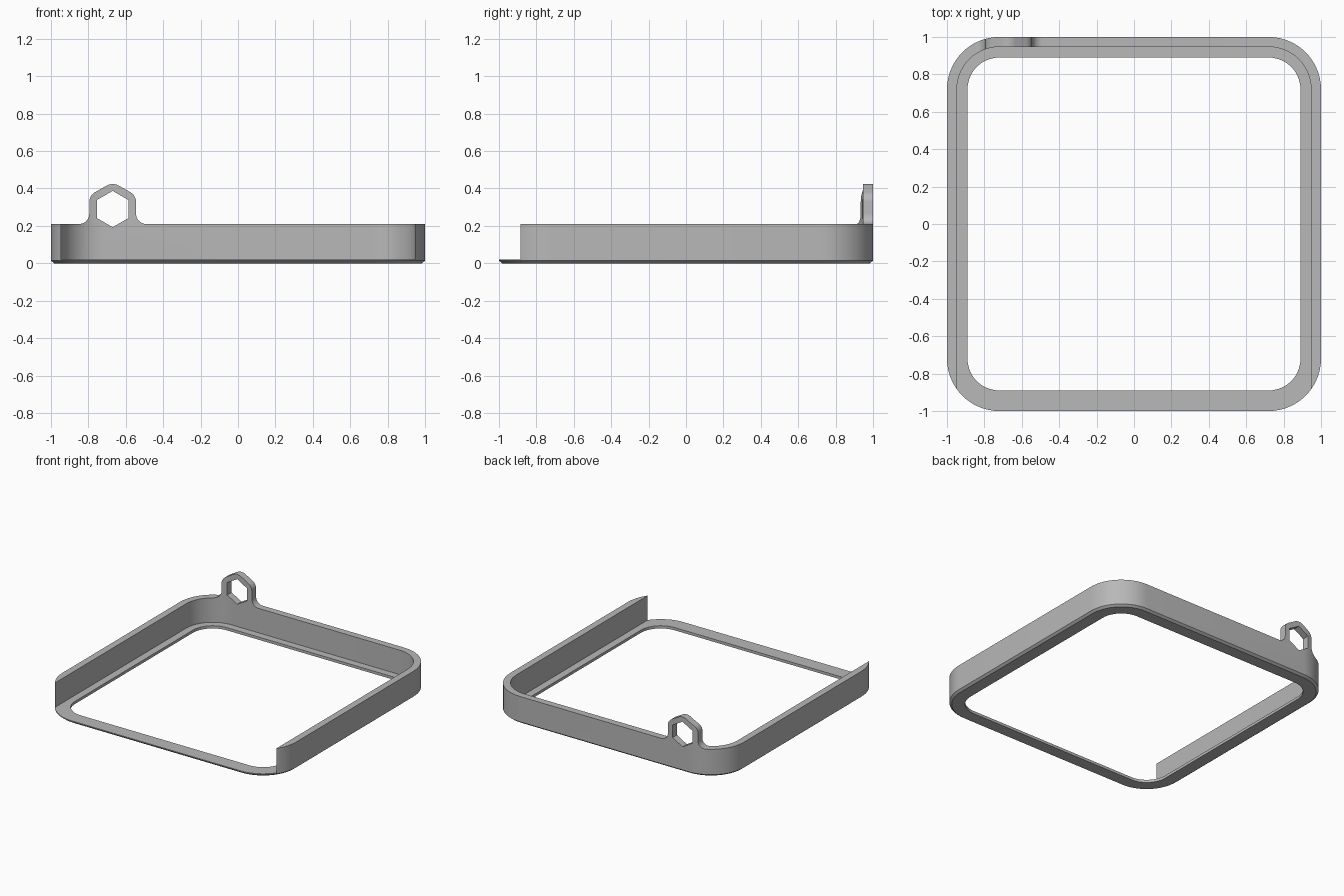
import bpy, bmesh, math
from mathutils import Vector

if "Cube" in bpy.data.objects:
    bpy.data.objects.remove(bpy.data.objects["Cube"])

CORE = 0.72            # distance to the corner arc centres
WALL_IN = 0.947        # inner face of the wall
BASE_TOP, WALL_TOP = 0.021, 0.21

grey = bpy.data.materials.new("grey plastic")
grey.diffuse_color = (0.48, 0.48, 0.48, 1)
grey.use_nodes = True
grey.node_tree.nodes["Principled BSDF"].inputs["Base Color"].default_value = grey.diffuse_color


def fillet(corners, steps=14):
    """Round a closed 2D outline given as (x, y, radius)."""
    out = []
    n = len(corners)
    for i, (x, y, r) in enumerate(corners):
        p = Vector((x, y))
        if r == 0:
            out.append(p)
            continue
        a = (Vector(corners[i - 1][:2]) - p).normalized()
        b = (Vector(corners[(i + 1) % n][:2]) - p).normalized()
        half = a.angle(b) / 2
        c = p + (a + b).normalized() * (r / math.sin(half))
        start = p + a * (r / math.tan(half)) - c
        end = p + b * (r / math.tan(half)) - c
        sweep = math.atan2(start.x * end.y - start.y * end.x, start.dot(end))
        for k in range(steps + 1):
            t = sweep * k / steps
            out.append(c + Vector((start.x * math.cos(t) - start.y * math.sin(t),
                                   start.x * math.sin(t) + start.y * math.cos(t))))
    return out


def make_object(name, bm):
    bmesh.ops.recalc_face_normals(bm, faces=bm.faces[:])
    mesh = bpy.data.meshes.new(name)
    bm.to_mesh(mesh)
    bm.free()
    mesh.materials.append(grey)
    ob = bpy.data.objects.new(name, mesh)
    bpy.context.collection.objects.link(ob)
    return ob


def prism(name, outline, place, low, high):
    """Extrude a 2D outline between two depths."""
    bm = bmesh.new()
    a = [bm.verts.new(place(p, low)) for p in outline]
    b = [bm.verts.new(place(p, high)) for p in outline]
    bm.faces.new(a)
    bm.faces.new(b[::-1])
    for i in range(len(a)):
        j = (i + 1) % len(a)
        bm.faces.new((a[i], b[i], b[j], a[j]))
    return make_object(name, bm)


def select(ob):
    bpy.ops.object.select_all(action='DESELECT')
    ob.select_set(True)
    bpy.context.view_layer.objects.active = ob


def cut(ob, cutter, operation):
    mod = ob.modifiers.new("cut", 'BOOLEAN')
    mod.operation, mod.solver, mod.object = operation, 'EXACT', cutter
    select(ob)
    bpy.ops.object.modifier_apply(modifier=mod.name)
    bpy.data.objects.remove(cutter)


def smooth(ob):
    select(ob)
    bpy.ops.object.shade_smooth_by_angle(angle=math.radians(25))


def rounded_square(h):
    r = h - CORE
    return fillet([(h, -h, r), (h, h, r), (-h, h, r), (-h, -h, r)])


# Base ring: cross-section of (half width, height), chamfered underneath
section = [(0.983, 0), (1.0, 0.014), (1.0, BASE_TOP), (0.89, BASE_TOP), (0.89, 0)]
bm = bmesh.new()
loops = [[bm.verts.new((p.x, p.y, z)) for p in rounded_square(h)] for h, z in section]
for s in range(len(loops)):
    lo, hi = loops[s], loops[(s + 1) % len(loops)]
    for i in range(len(lo)):
        j = (i + 1) % len(lo)
        bm.faces.new((lo[i], lo[j], hi[j], hi[i]))
smooth(make_object("base_ring", bm))

# Wall: open at the front, tapering to a point where the inner face meets the corner arc
tip_y = -CORE - math.sqrt((1 - CORE) ** 2 - (WALL_IN - CORE) ** 2)
tips = [Vector((-WALL_IN, tip_y)), Vector((WALL_IN, tip_y))]
outer = [p for p in rounded_square(1.0) if p.y > tip_y + 0.002]
right = [p for p in outer if p.x > 0]
left = [p for p in outer if p.x < 0]
r_in = WALL_IN - CORE
inner = fillet([(-WALL_IN, tip_y, 0), (-WALL_IN, WALL_IN, r_in),
                (WALL_IN, WALL_IN, r_in), (WALL_IN, tip_y, 0)])[1:-1]
outline = [tips[1]] + right + left + [tips[0]] + inner
wall = prism("wall_with_loop", outline, lambda p, d: (p.x, p.y, d), BASE_TOP, 0.6)

# Trim the wall to its side silhouette, leaving the hanging loop standing
LX, LZ, W = -0.67, 0.29, 0.125
R = W / math.cos(math.pi / 6)
silhouette = fillet([
    (-1.2, -0.2, 0), (1.2, -0.2, 0), (1.2, WALL_TOP, 0),
    (LX + W, WALL_TOP, 0.055), (LX + W, LZ + R / 2, 0.06), (LX, LZ + R, 0.07),
    (LX - W, LZ + R / 2, 0.06), (LX - W, WALL_TOP, 0.055), (-1.2, WALL_TOP, 0)], 8)
side_place = lambda p, d: (p.x, d, p.y)
cut(wall, prism("silhouette_cutter", silhouette, side_place, -1.3, 1.3), 'INTERSECT')

# Hexagonal hole through the loop
hexagon = [Vector((LX + 0.097 * math.sin(k * math.pi / 3),
                   LZ + 0.097 * math.cos(k * math.pi / 3))) for k in range(6)]
cut(wall, prism("hole_cutter", hexagon, side_place, 0.6, 1.3), 'DIFFERENCE')
smooth(wall)
